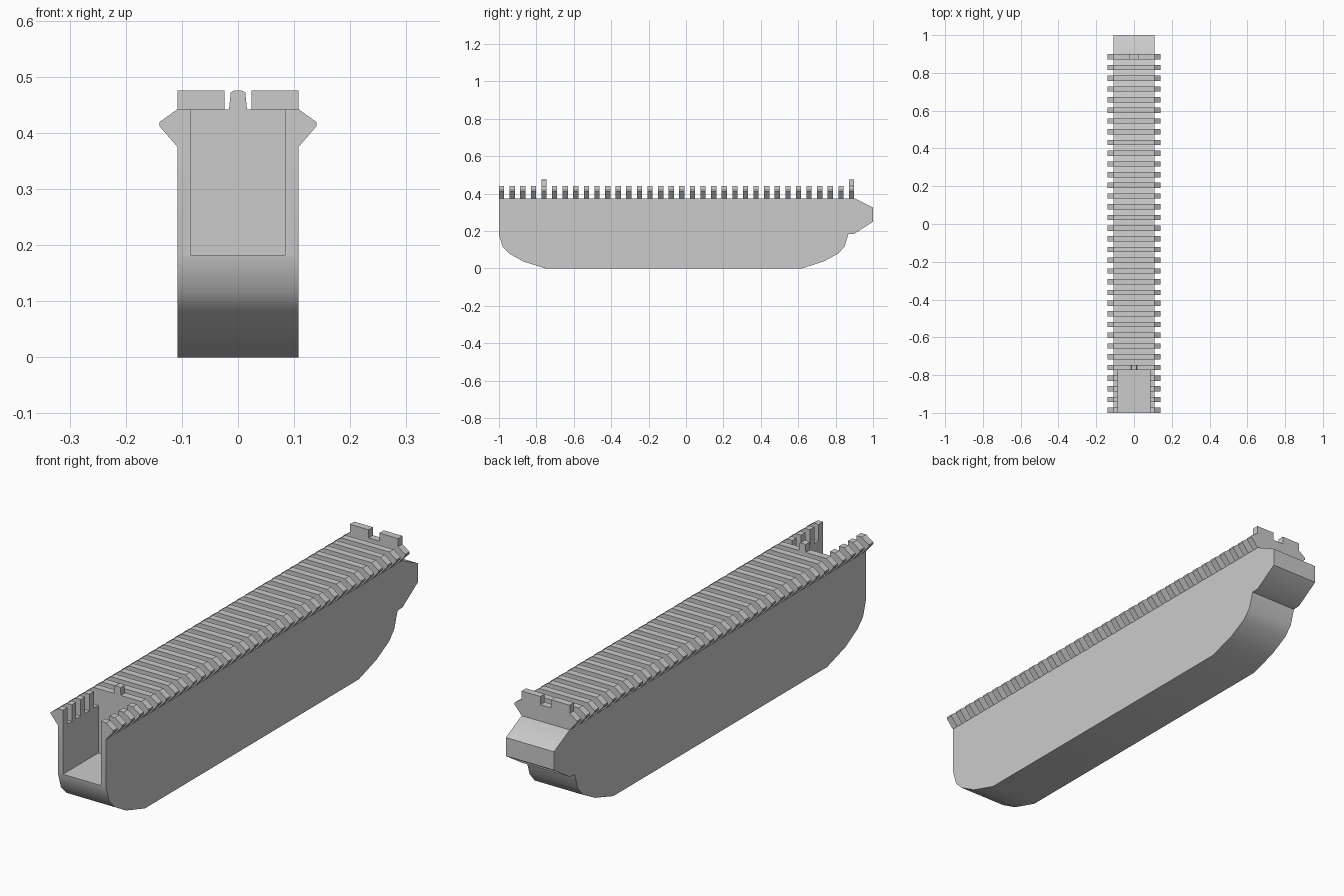
import bpy, bmesh, math
from mathutils import Vector

if "Cube" in bpy.data.objects:
    bpy.data.objects.remove(bpy.data.objects["Cube"])


def prism(bm, axis, pts, a, b):
    """Extrude a 2D outline: axis 'X' takes (y, z) points, axis 'Y' takes (x, z)."""
    def pos(p, t):
        return Vector((t, p[0], p[1])) if axis == 'X' else Vector((p[0], t, p[1]))
    lo = [bm.verts.new(pos(p, a)) for p in pts]
    hi = [bm.verts.new(pos(p, b)) for p in pts]
    faces = [bm.faces.new(lo), bm.faces.new(hi[::-1])]
    n = len(pts)
    for i in range(n):
        j = (i + 1) % n
        faces.append(bm.faces.new((lo[j], lo[i], hi[i], hi[j])))
    bmesh.ops.recalc_face_normals(bm, faces=faces)


def make(name, parts):
    bm = bmesh.new()
    for p in parts:
        prism(bm, *p)
    me = bpy.data.meshes.new(name)
    bm.to_mesh(me)
    bm.free()
    ob = bpy.data.objects.new(name, me)
    bpy.context.collection.objects.link(ob)
    return ob


def mirrored(pts):
    return [(-x, z) for x, z in reversed(pts)]


def box(x0, x1, z0, z1):
    return [(x0, z0), (x1, z0), (x1, z1), (x0, z1)]


HALF, WALL, DECK, TOP = 0.108, 0.085, 0.375, 0.442
PITCH, TOOTH, COUNT, OPEN = 0.0567, 0.028, 34, 4
POCKET_END = -1 + OPEN * PITCH

# Body: boat-shaped side profile with a wedge at the rear
profile = [(-1, DECK), (-1, 0.18), (-0.98, 0.115), (-0.945, 0.08), (-0.87, 0.037),
           (-0.75, 0), (0.62, 0), (0.735, 0.037), (0.815, 0.08), (0.848, 0.118),
           (0.868, 0.183), (0.9, 0.185), (1, 0.25), (1, 0.325), (0.9, DECK)]
body = make("body", [('X', profile, -HALF, HALF)])

# Open pocket at the front
cutter = make("pocket_cutter", [('Y', box(-WALL, WALL, 0.182, 0.6), -1.1, POCKET_END)])
cutter.hide_render = True
mod = body.modifiers.new("pocket", 'BOOLEAN')
mod.operation = 'DIFFERENCE'
mod.solver = 'EXACT'
mod.object = cutter
bpy.context.view_layer.objects.active = body
body.select_set(True)
bpy.ops.object.modifier_apply(modifier=mod.name)
bpy.data.objects.remove(cutter)
bpy.ops.object.select_all(action='DESELECT')
body.select_set(True)
bpy.ops.object.shade_smooth_by_angle(angle=math.radians(30))

# Rail teeth: split in two over the pocket, full width behind it
flank = [(HALF, DECK), (0.14, 0.412), (0.14, 0.419), (HALF, TOP)]
full = flank + mirrored(flank)
half = flank + [(WALL, TOP), (WALL, DECK)]
teeth = []
for i in range(COUNT):
    y = -1 + i * PITCH
    for outline in ([half, mirrored(half)] if i < OPEN else [full]):
        teeth.append(('Y', outline, y, y + TOOTH))
make("rail_teeth", teeth)

# Front sight post with a slightly domed top
post = [(-0.016, TOP), (0.016, TOP), (0.013, 0.472), (0.007, 0.475),
        (-0.007, 0.475), (-0.013, 0.472)]
make("front_sight", [('Y', post, POCKET_END, POCKET_END + TOOTH)])

# Rear sight: two blocks with a notch between
y_rear = -1 + (COUNT - 1) * PITCH
block = box(0.024, HALF, TOP, 0.475)
make("rear_sight", [('Y', b, y_rear, y_rear + TOOTH) for b in (block, mirrored(block))])
